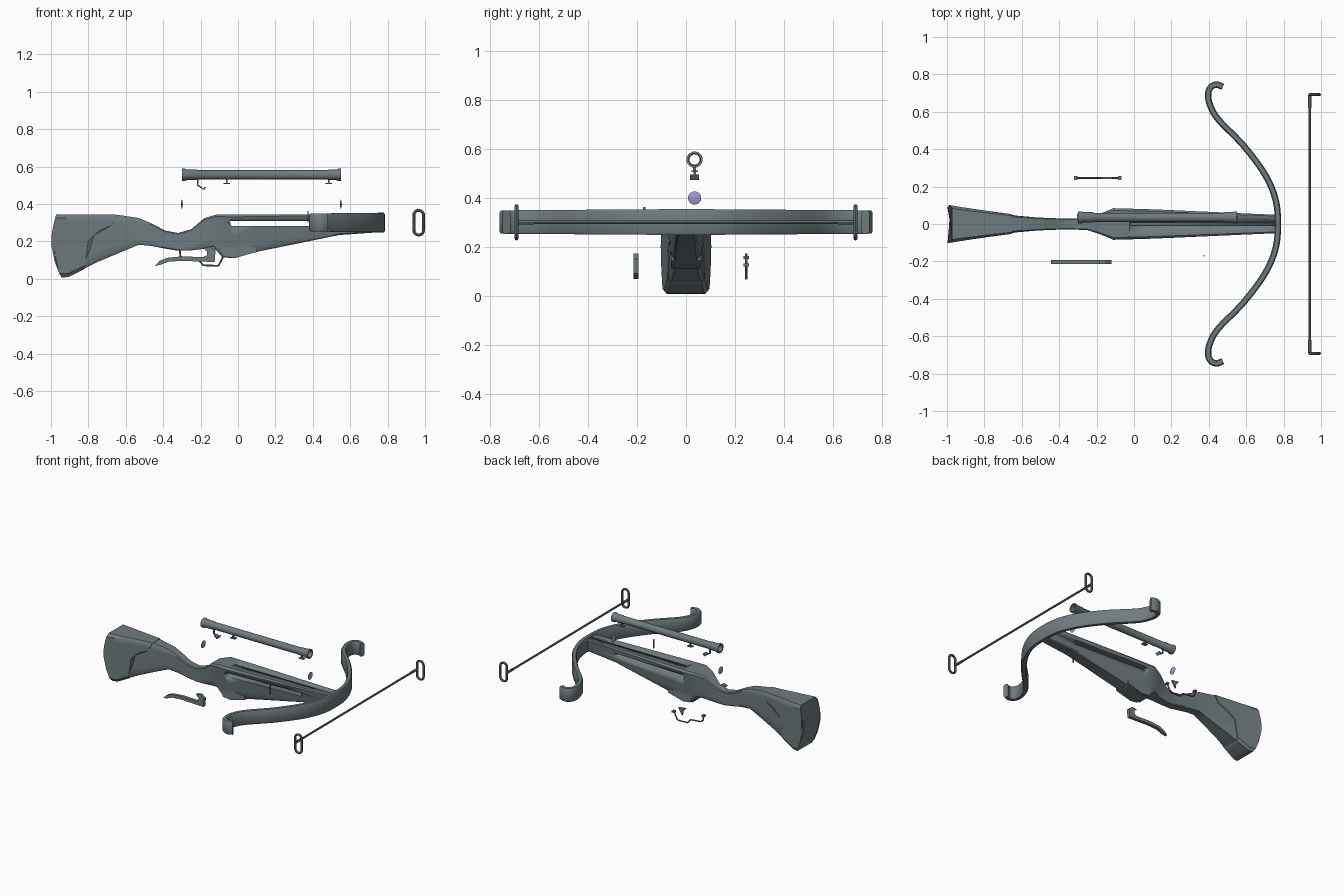
import bpy, bmesh, math
from mathutils import Vector

if "Cube" in bpy.data.objects:
    bpy.data.objects.remove(bpy.data.objects["Cube"])

def material(name, col):
    m = bpy.data.materials.new(name)
    m.diffuse_color = (*col, 1)
    m.use_nodes = True
    m.node_tree.nodes["Principled BSDF"].inputs["Base Color"].default_value = m.diffuse_color
    return m

STEEL = material('dark_slate', (.16, .20, .215))
PURPLE = material('lens_purple', (.38, .30, .68))

def finish(ob, angle=35, mat=STEEL):
    bpy.ops.object.select_all(action='DESELECT')
    ob.select_set(True)
    bpy.context.view_layer.objects.active = ob
    bpy.ops.object.shade_smooth_by_angle(angle=math.radians(angle))
    ob.data.materials.clear()
    ob.data.materials.append(mat)
    return ob

def skin(name, rings, closed=False, mat=STEEL):
    """Bridge rings of points; cap the ends unless the loop is closed."""
    bm = bmesh.new()
    vs = [[bm.verts.new(p) for p in r] for r in rings]
    n = len(vs[0])
    for a, b in zip(vs, vs[1:] + ([vs[0]] if closed else [])):
        for i in range(n):
            j = (i + 1) % n
            bm.faces.new((a[i], a[j], b[j], b[i]))
    if not closed:
        bm.faces.new(vs[0])
        bm.faces.new(vs[-1])
    bmesh.ops.recalc_face_normals(bm, faces=bm.faces)
    me = bpy.data.meshes.new(name)
    bm.to_mesh(me)
    bm.free()
    ob = bpy.data.objects.new(name, me)
    bpy.context.collection.objects.link(ob)
    return finish(ob, mat=mat)

def plate(name, pts, y, half):
    return skin(name, [[(x, y + s * half, z) for x, z in pts] for s in (-1, 1)])

def box(name, lo, hi):
    return plate(name, [(lo[0], lo[2]), (hi[0], lo[2]), (hi[0], hi[2]), (lo[0], hi[2])],
                 (lo[1] + hi[1]) / 2, (hi[1] - lo[1]) / 2)

def tube(name, pts, r, cyclic=False):
    cu = bpy.data.curves.new(name, 'CURVE')
    cu.dimensions = '3D'
    cu.bevel_depth, cu.bevel_resolution, cu.use_fill_caps = r, 2, True
    sp = cu.splines.new('POLY')
    sp.points.add(len(pts) - 1)
    for p, q in zip(sp.points, pts):
        p.co = (*q, 1)
    sp.use_cyclic_u = cyclic
    ob = bpy.data.objects.new(name, cu)
    bpy.context.collection.objects.link(ob)
    bpy.ops.object.select_all(action='DESELECT')
    ob.select_set(True)
    bpy.context.view_layer.objects.active = ob
    bpy.ops.object.convert(target='MESH')
    return finish(bpy.context.object)

def cut(ob, cutter):
    m = ob.modifiers.new('cut', 'BOOLEAN')
    m.operation, m.object, m.solver = 'DIFFERENCE', cutter, 'EXACT'
    bpy.context.view_layer.objects.active = ob
    bpy.ops.object.modifier_apply(modifier=m.name)
    bpy.data.objects.remove(cutter)

def spline(pts, steps=6):
    """Catmull-Rom sampling."""
    p = [Vector(q) for q in pts]
    p = [2 * p[0] - p[1]] + p + [2 * p[-1] - p[-2]]
    out = []
    for a, b, c, d in zip(p, p[1:], p[2:], p[3:]):
        for k in range(steps):
            t = k / steps
            out.append(.5 * (2 * b + (c - a) * t + (2 * a - 5 * b + 4 * c - d) * t * t
                             + (3 * b - a - 3 * c + d) * t ** 3))
    return out + [p[-2]]

def lerp(table, x):
    for (x0, v0), (x1, v1) in zip(table, table[1:]):
        if x <= x1 or x1 == table[-1][0]:
            return v0 + (v1 - v0) * (x - x0) / (x1 - x0)

# stock sections: top x, top z, bottom x, bottom z, top half-width, bottom half-width
stations = [
    (-.97, .34, -.945, .01, .092, .088), (-.93, .34, -.91, .01, .087, .084),
    (-.76, .342, -.75, .09, .061, .062), (-.63, .34, -.62, .145, .043, .044),
    (-.53, .325, -.53, .182, .036, .036), (-.46, .295, -.46, .175, .032, .032),
    (-.39, .258, -.40, .163, .03, .03), (-.32, .245, -.32, .15, .03, .03),
    (-.25, .265, -.25, .152, .032, .032), (-.18, .325, -.18, .16, .056, .04),
    (-.11, .345, -.13, .17, .086, .06), (-.06, .345, -.085, .115, .085, .055),
    (-.03, .345, -.02, .11, .084, .055), (.105, .345, .105, .145, .08, .052),
    (.54, .345, .54, .234, .06, .042), (.77, .345, .77, .25, .05, .03)]
SHAPE = ((0, .84), (.06, 1), (.25, 1), (.5, 1), (.75, 1), (.94, 1), (1, .84))

def mirrored(half):
    return half + [(x, -y, z) for x, y, z in reversed(half)]

def section(s, bulge):
    xt, zt, xb, zb, wt, wb = s
    return mirrored([(xt + (xb - xt) * t - bulge * math.sin(math.pi * t),
                      (wt + (wb - wt) * t) * f, zt + (zb - zt) * t) for t, f in SHAPE])

stock = skin('stock', [section(s, .04 if i == 0 else .015 if i == 1 else 0) for i, s in enumerate(stations)])
# through slot below the deck and bolt groove on top
cut(stock, plate('slot_cutter', [(-.035, .281), (.54, .281), (.54, .309), (-.045, .309)], 0, .2))
cut(stock, box('groove_cutter', (-.02, -.009, .331), (.9, .009, .4)))

# raised butt plate with a curved front edge
width = [(-.98, .095), (-.93, .0865), (-.76, .0615), (-.62, .0435)]
lower = [(-1, .008), (-.91, .008), (-.75, .088), (-.62, .143)]
front = [(0, -.65), (.25, -.67), (.34, -.74), (.5, -.80), (1, -.82)]
levels = [(0, .84), (.06, 1), (.15, 1), (.25, 1), (.34, 1), (.42, 1), (.5, 1), (.75, 1), (.94, 1), (1, .84)]
rings = []
for j in range(7):
    ring = []
    for t, f in levels:
        back = -.972 + .025 * t - .038 * math.sin(math.pi * t)
        if t == 1:
            back = -.944
        x = back + (lerp(front, t) - back) * j / 6
        zb = lerp(lower, x)
        ring.append((x, (lerp(width, x) + .005) * f, .344 + (zb - .344) * t))
    rings.append(mirrored(ring))
skin('butt_plate', rings)

# raised lower shoe ahead of the trigger
plate('trigger_shoe', [(-.10, .175), (-.075, .118), (-.02, .111), (.10, .143), (.10, .165), (-.02, .185)], 0, .062)

# bow limbs: one half curve mirrored into a single sweep
half = [(.769, 0), (.757, .13), (.70, .265), (.585, .42), (.45, .56), (.405, .64),
        (.397, .70), (.413, .734), (.443, .745), (.475, .733)]
path = spline([(x, -y) for x, y in reversed(half[1:])] + half)
rings = []
for i, p in enumerate(path):
    d = (path[min(i + 1, len(path) - 1)] - path[max(i - 1, 0)]).normalized()
    n = Vector((d.y, -d.x))
    k = 1 - .1 * abs(p.y) / .75
    sec = [(.011, -.053), (.017, -.042), (.017, .042), (.011, .053),
           (-.011, .053), (-.017, .042), (-.017, -.042), (-.011, -.053)]
    rings.append([(p.x + n.x * a, p.y + n.y * a, .301 + z * k) for a, z in sec])
skin('bow', rings)

# bowstring with a sleeve and a stadium loop at each end
tube('bowstring', [(.94, -.69, .3), (.94, .69, .3)], .007)
for side, s in (('left', -1), ('right', 1)):
    tube('string_sleeve_' + side, [(.94, s * .62, .3), (.94, s * .69, .3)], .009)
    loop = []
    for k in range(18):
        a = math.pi * (k % 9) / 8 + (math.pi if k > 8 else 0)
        loop.append((.966 + .026 * math.cos(a), s * .692,
                     .3 + (.04 if k < 9 else -.04) + .026 * math.sin(a)))
    tube('string_loop_' + side, loop, .008, True)

# hollow scope tube, turned about its axis
SY, SZ = .035, .556
prof = [(-.30, .024), (-.30, .033), (-.285, .033), (-.27, .028), (-.22, .028), (-.215, .025),
        (.48, .025), (.485, .028), (.525, .028), (.535, .033), (.55, .033), (.55, .024), (.5, .021), (-.25, .021)]
skin('scope', [[(x, SY + r * math.cos(a), SZ + r * math.sin(a)) for x, r in prof]
               for a in (2 * math.pi * k / 24 for k in range(24))], closed=True)
for name, x in (('rear', -.06), ('front', .485)):
    box('scope_post_' + name, (x - .004, SY - .006, .51), (x + .004, SY + .006, .535))
    box('scope_foot_' + name, (x - .018, SY - .013, .506), (x + .018, SY + .013, .512))
# narrow hanging arm with a wide thumb pad
plate('scope_catch_arm', [(-.219, .535), (-.219, .497), (-.200, .485), (-.195, .492), (-.212, .502), (-.212, .535)], SY, .005)
plate('scope_catch_pad', [(-.205, .492), (-.182, .473), (-.17, .49), (-.176, .492), (-.184, .483), (-.202, .495)], SY, .018)

# loose purple lenses
for name, x in (('rear', -.30), ('front', .55)):
    lens_prof = [(-.005, .001), (-.003, .018), (0, .027), (.003, .018), (.005, .001)]
    skin('lens_' + name, [[(x + dx, SY + r * math.cos(k * math.pi / 12), .399 + r * math.sin(k * math.pi / 12))
                           for k in range(24)] for dx, r in lens_prof], mat=PURPLE)

# loose release lever
plate('release_lever', [(-.445, .068), (-.42, .095), (-.38, .112), (-.30, .12), (-.19, .116), (-.165, .125),
                        (-.165, .145), (-.185, .165), (-.15, .172), (-.12, .15), (-.125, .09),
                        (-.20, .092), (-.29, .096), (-.37, .092), (-.41, .076)], -.204, .011)

# loose trigger guard with end bosses, and the trigger beside it
tube('trigger_guard', [(-.312, .246, .158), (-.308, .246, .122), (-.29, .246, .108), (-.21, .246, .1),
                       (-.185, .246, .072), (-.105, .246, .07), (-.075, .246, .125)], .005)
box('guard_boss_rear', (-.322, .235, .150), (-.302, .257, .162))
box('guard_boss_front', (-.085, .235, .119), (-.066, .257, .131))
plate('trigger', [(-.175, .172), (-.115, .165), (-.12, .15), (-.145, .115), (-.15, .145)], .246, .005)

# small loose sight pin
box('sight_pin', (.372, -.175, .30), (.378, -.165, .362))
